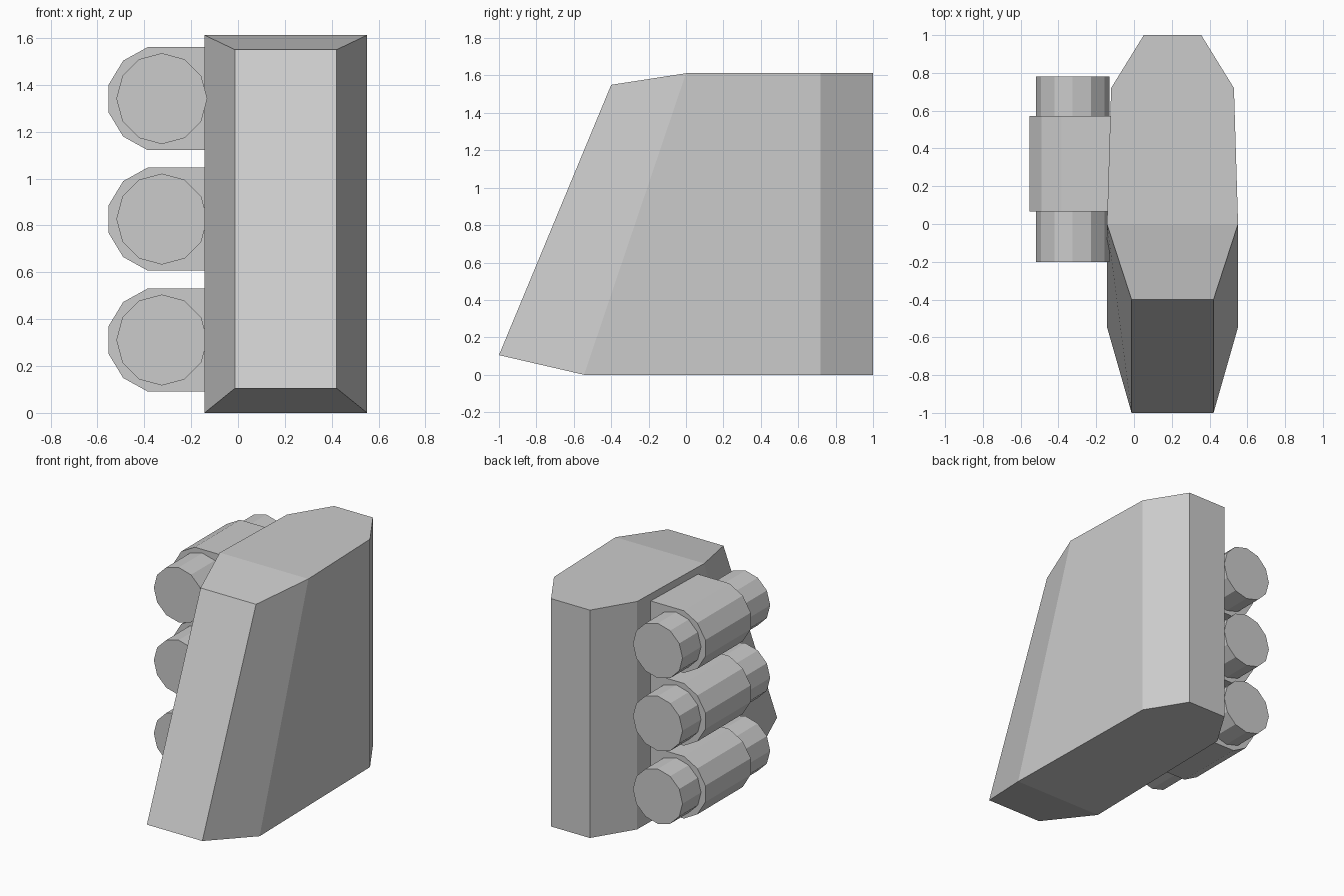
import bpy
import bmesh
from math import pi, cos, sin

if "Cube" in bpy.data.objects:
    bpy.data.objects.remove(bpy.data.objects["Cube"])


def loft(name, ring_a, ring_b, cap_split=None):
    """Solid between two matching rings; caps can be split along a vertex pair."""
    bm = bmesh.new()
    a = [bm.verts.new(p) for p in ring_a]
    b = [bm.verts.new(p) for p in ring_b]
    n = len(a)
    for i in range(n):
        j = (i + 1) % n
        bm.faces.new((a[i], a[j], b[j], b[i]))
    for ring in (a, b):
        cap = bm.faces.new(ring)
        if cap_split:
            bmesh.utils.face_split(cap, ring[cap_split[0]], ring[cap_split[1]])
    bmesh.ops.recalc_face_normals(bm, faces=bm.faces)
    mesh = bpy.data.meshes.new(name)
    bm.to_mesh(mesh)
    bm.free()
    obj = bpy.data.objects.new(name, mesh)
    bpy.context.collection.objects.link(obj)
    return obj


def extrude_y(name, profile, y0, y1):
    return loft(name, [(x, y0, z) for x, z in profile],
                [(x, y1, z) for x, z in profile])


# Main body: mirrored outline with a chamfered back and a raked, narrowed nose
CX = 0.204


def body_ring(z, shoulder_y, nose_y, nose_z):
    half = [(0.152, 1.0, z), (0.325, 0.72, z),
            (0.347, shoulder_y, z), (0.217, nose_y, nose_z)]
    right = [(CX + w, y, h) for w, y, h in half]
    left = [(CX - w, y, h) for w, y, h in reversed(half)]
    return right + left


loft("body", body_ring(0.0, -0.545, -1.0, 0.105),
     body_ring(1.612, 0.0, -0.4, 1.55), cap_split=(2, 5))

# Three side canisters, each held in a casing that runs flat into the body
TX = -0.325
for i, cz in enumerate((0.311, 0.827, 1.341)):
    canister = [(TX + 0.194 * cos(k * pi / 6), cz + 0.194 * sin(k * pi / 6))
                for k in range(12)]
    extrude_y(f"canister_{i + 1}", canister, -0.2, 0.78)

    upper = [(-0.12, 0.22), (-0.385, 0.22), (-0.49, 0.162), (-0.553, 0.058)]
    casing = [(x, cz + h) for x, h in upper]
    casing += [(x, cz - h) for x, h in reversed(upper)]
    extrude_y(f"canister_casing_{i + 1}", casing, 0.066, 0.573)
